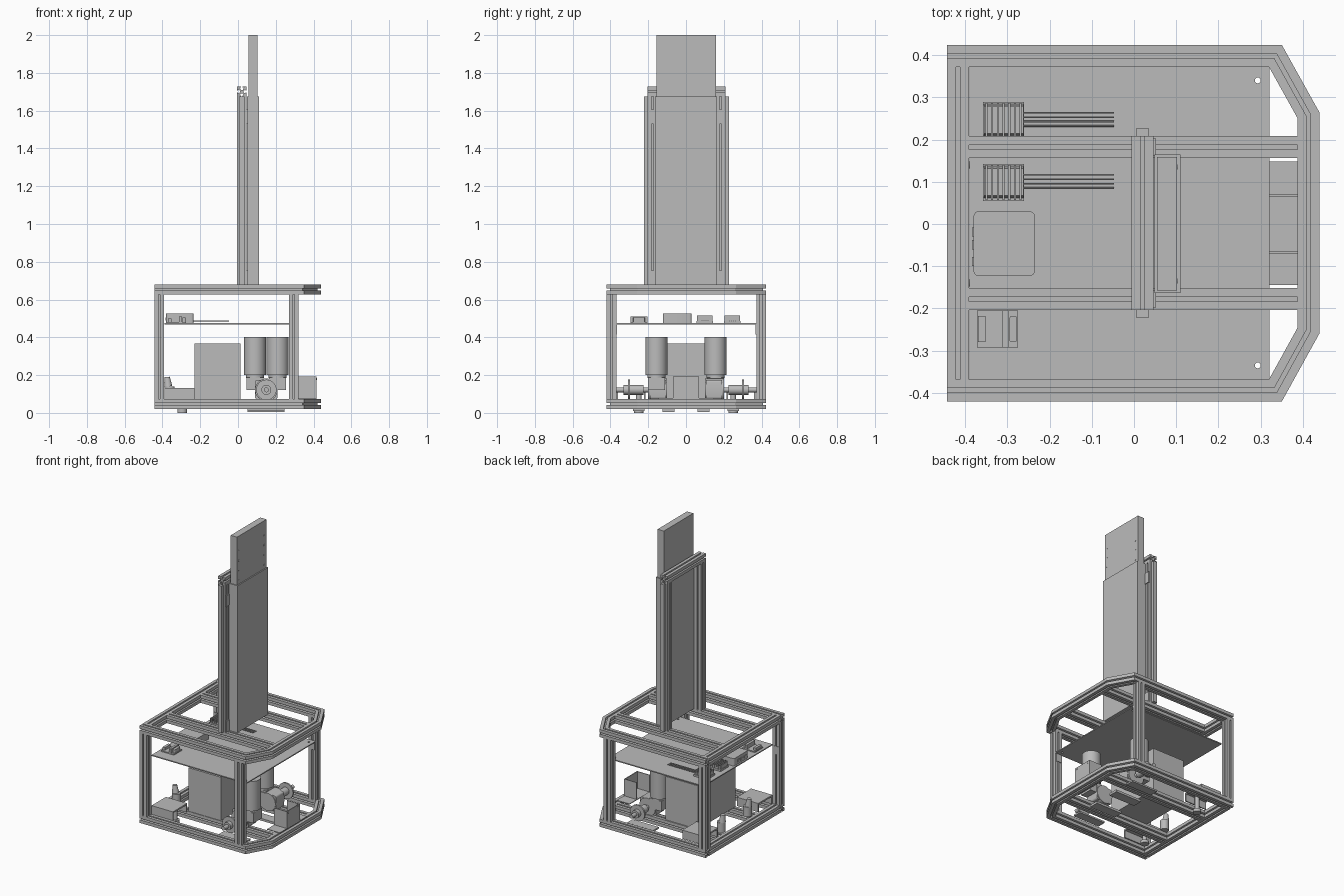
import bpy, bmesh, math
from mathutils import Vector, Matrix

cube = bpy.data.objects.get("Cube")
if cube:
    bpy.data.objects.remove(cube)

grey = bpy.data.materials.new("plain grey")
grey.use_nodes = True
tone = (0.5, 0.5, 0.5, 1)
grey.diffuse_color = tone
grey.node_tree.nodes["Principled BSDF"].inputs["Base Color"].default_value = tone
UP = Vector((0, 0, 1))


def finish(name, bm, smooth=False):
    bmesh.ops.recalc_face_normals(bm, faces=bm.faces)
    mesh = bpy.data.meshes.new(name)
    bm.to_mesh(mesh)
    bm.free()
    mesh.materials.append(grey)
    ob = bpy.data.objects.new(name, mesh)
    bpy.context.collection.objects.link(ob)
    if smooth:
        bpy.ops.object.select_all(action="DESELECT")
        bpy.context.view_layer.objects.active = ob
        ob.select_set(True)
        bpy.ops.object.shade_smooth_by_angle()
    return ob


def box(name, x, y, z, bevel=0, axis=None):
    """Box from (min, max) ranges; bevel rounds the edges along one axis, or all."""
    bm = bmesh.new()
    lo, hi = Vector((x[0], y[0], z[0])), Vector((x[1], y[1], z[1]))
    bmesh.ops.create_cube(bm, size=1, matrix=Matrix.Translation((lo + hi) / 2)
                          @ Matrix.Diagonal((*(hi - lo), 1)))
    if bevel:
        edges = [e for e in bm.edges if axis is None
                 or abs((e.verts[0].co - e.verts[1].co)[axis]) > 1e-4]
        bmesh.ops.bevel(bm, geom=edges, offset=bevel, segments=4, profile=0.5, affect="EDGES")
    return finish(name, bm, bevel > 0)


def rod(name, a, b, radius, radius2=None, sides=32):
    a, b = Vector(a), Vector(b)
    turn = (b - a).to_track_quat("Z", "Y").to_matrix().to_4x4()
    bm = bmesh.new()
    bmesh.ops.create_cone(bm, cap_ends=True, segments=sides, radius1=radius,
                          radius2=radius if radius2 is None else radius2,
                          depth=(b - a).length, matrix=Matrix.Translation((a + b) / 2) @ turn)
    return finish(name, bm, True)


def prism(name, points, axis, lo, hi):
    """Extrude a flat outline along axis 0 (x) or 1 (y)."""
    bm = bmesh.new()
    place = (lambda p: (lo, *p)) if axis == 0 else (lambda p: (p[0], lo, p[1]))
    face = bm.faces.new([bm.verts.new(place(p)) for p in points])
    out = bmesh.ops.extrude_face_region(bm, geom=[face])
    shift = Vector((hi - lo, 0, 0)) if axis == 0 else Vector((0, hi - lo, 0))
    bmesh.ops.translate(bm, vec=shift, verts=[v for v in out["geom"] if isinstance(v, bmesh.types.BMVert)])
    return finish(name, bm)


# Slotted square section, one side turned four times
H, G, D, W, L = 0.026, 0.005, 0.017, 0.011, 0.005
SIDE = [(H, -H), (H, -G), (H - L, -G), (H - L, -W), (H - D, -G),
        (H - D, G), (H - L, W), (H - L, G), (H, G)]
SECTION = []
for turn in range(4):
    SECTION += SIDE
    SIDE = [(-v, u) for u, v in SIDE]


def rail(name, *path, up=UP):
    """Sweep the slotted section along a path, mitred at the corners."""
    path = [Vector(p) for p in path]
    bm, rings = bmesh.new(), []
    for i, p in enumerate(path):
        before = (p - path[i - 1]).normalized() if i else None
        after = (path[i + 1] - p).normalized() if i + 1 < len(path) else before
        before = before or after
        side = (before.cross(up) + after.cross(up)).normalized()
        side /= side.dot(after.cross(up))
        rings.append([bm.verts.new(p + side * u + up * v) for u, v in SECTION])
    for r, s in zip(rings, rings[1:]):
        for k in range(len(r)):
            bm.faces.new((r[k - 1], r[k], s[k], s[k - 1]))
    bm.faces.new(rings[0])
    bm.faces.new(rings[-1])
    return finish(name, bm)


# Lower and upper frames
RAILS = {"right": -0.178, "left": 0.182}
for level, z in (("lower", 0.047), ("upper", 0.654)):
    rail(level + "_outer_frame", (-0.443, 0.398, z), (0.335, 0.398, z), (0.413, 0.258, z),
         (0.413, -0.253, z), (0.335, -0.394, z), (-0.443, -0.394, z))
    rail(level + "_end_rail", (-0.417, 0.372, z), (-0.417, -0.368, z))
    for side, y in RAILS.items():
        rail(f"{level}_cross_rail_{side}", (-0.391, y, z), (0.387, y, z))

# Corner posts and the shelf tabs
X = Vector((1, 0, 0))
for side, y in (("right", -0.394), ("left", 0.398)):
    s = 1 if y > 0 else -1
    for end, x in (("end", -0.417), ("nose", 0.295)):
        rail(f"{end}_post_{side}", (x, y, 0.073), (x, y, 0.628), up=X)
        box(f"{end}_shelf_tab_{side}", (x - 0.02, x + 0.02), sorted((y - s * 0.03, y - s * 0.026)), (0.415, 0.47))

# Shelf with holes bored at the corners
shelf = box("shelf", (-0.39, 0.321), (-0.368, 0.372), (0.468, 0.475))
for y in (-0.335, 0.34):
    cutter = rod("shelf_hole_cutter", (0.293, y, 0.4), (0.293, y, 0.5), 0.007, sides=16)
    cutter.hide_render = True
    cutter.hide_viewport = True
    cut = shelf.modifiers.new("hole", "BOOLEAN")
    cut.object, cut.solver = cutter, "EXACT"

# Electronics on the shelf
box("computer_case", (-0.38, -0.235), (-0.123, 0.03), (0.475, 0.525), 0.012, 2)
for y in (-0.1, -0.06, -0.03):
    box("computer_port", (-0.384, -0.379), (y, y + 0.022), (0.49, 0.505))
for y in (0.102, 0.249):
    box("driver_base", (-0.358, -0.26), (y - 0.047, y + 0.04), (0.475, 0.487))
    prism("driver_body", [(y - 0.04, 0.487), (y + 0.035, 0.487), (y + 0.03, 0.512), (y - 0.035, 0.512)],
          0, -0.355, -0.262)
    for i in range(7):
        x = -0.352 + i * 0.0135
        box("driver_fin", (x, x + 0.005), (y - 0.045, y + 0.038), (0.487, 0.516))
    for i in range(4):
        w = y - 0.017 + i * 0.0105
        rod("driver_wire", (-0.262, w, 0.487), (-0.047, w, 0.487), 0.0022, sides=8)
box("converter_base", (-0.372, -0.275), (-0.293, -0.205), (0.475, 0.482))
box("converter_block", (-0.312, -0.297), (-0.293, -0.205), (0.482, 0.51))
box("converter_coil", (-0.295, -0.277), (-0.28, -0.218), (0.482, 0.505), 0.006, 2)
box("converter_terminal", (-0.37, -0.352), (-0.28, -0.218), (0.482, 0.5))

# Lift tower: slotted uprights, side strips and a top bar
for side, y in RAILS.items():
    s = 1 if y > 0 else -1
    rail(f"tower_upright_{side}", (0.02, y, 0.68), (0.02, y, 1.675), up=X)
    box(f"tower_strip_{side}", (0.006, 0.034), sorted((y + s * 0.026, y + s * 0.045)), (0.68, 1.675))
    for z in (0.68, 1.53):
        box(f"tower_clamp_{side}", (0.046, 0.052), (y - 0.02, y + 0.02), (z, z + 0.075))
rail("tower_top_bar", (0.02, -0.204, 1.701), (0.02, 0.208, 1.701))

# Telescopic column
box("column_shell", (0.048, 0.11), (-0.163, 0.165), (0.68, 1.675))
box("column_stage", (0.055, 0.102), (-0.157, 0.159), (1.6, 2.0))
for y in (-0.135, 0.135):
    for z in (1.70, 1.77, 1.835, 1.90):
        rod("stage_screw", (0.10, y, z), (0.1035, y, z), 0.006, sides=12)

# Battery on the lower rails
box("battery", (-0.23, 0.012), (-0.2, 0.2), (0.073, 0.367))

# Drive units: vertical motor, gearbox, shaft and hub, staggered along x
for side, s, mx in (("right", -1, 0.21), ("left", 1, 0.09)):
    def span(a, b):
        return sorted((s * a, s * b))
    m = s * 0.157
    rod(f"motor_{side}", (mx, m, 0.2), (mx, m, 0.402), 0.058, sides=48)
    rod(f"motor_collar_{side}", (mx, m, 0.185), (mx, m, 0.2), 0.048)
    box(f"gearbox_{side}", (0.09, 0.21), span(0.105, 0.19), (0.073, 0.175), 0.012, 1)
    box(f"motor_flange_{side}", (mx - 0.045, mx + 0.045), span(0.11, 0.2), (0.12, 0.188))
    rod(f"gear_cover_{side}", (0.15, s * 0.1, 0.122), (0.15, s * 0.2, 0.122), 0.06)
    box(f"gearbox_foot_{side}", (0.05, 0.247), span(0.06, 0.125), (0.006, 0.021))
    box(f"drive_foot_{side}", (0.05, 0.247), span(0.22, 0.28), (0.01, 0.021))
    rod(f"axle_{side}", (0.15, s * 0.2, 0.122), (0.15, s * 0.372, 0.122), 0.013)
    rod(f"hub_sleeve_{side}", (0.15, s * 0.225, 0.122), (0.15, s * 0.33, 0.122), 0.026)
    rod(f"hub_disc_{side}", (0.15, s * 0.296, 0.122), (0.15, s * 0.306, 0.122), 0.054)
    # Sensor bridge, its sensor and the foot beneath
    box(f"bridge_top_{side}", (-0.39, -0.23), span(0.215, 0.368), (0.122, 0.132))
    box(f"bridge_outer_leg_{side}", (-0.39, -0.23), span(0.36, 0.368), (0.073, 0.122))
    box(f"bridge_inner_leg_{side}", (-0.39, -0.23), span(0.215, 0.223), (0.073, 0.122))
    rod(f"foot_pad_{side}", (-0.295, s * 0.25, 0.0), (-0.295, s * 0.25, 0.02), 0.026)
    rod(f"foot_stem_{side}", (-0.295, s * 0.25, 0.02), (-0.295, s * 0.25, 0.122), 0.014)
    rod(f"sensor_body_{side}", (-0.362, s * 0.14, 0.073), (-0.362, s * 0.14, 0.14), 0.027)
    rod(f"sensor_neck_{side}", (-0.37, s * 0.14, 0.14), (-0.375, s * 0.14, 0.19), 0.022, 0.014)

# Charging bracket at the nose
box("bracket_base", (0.32, 0.415), (-0.145, 0.148), (0.073, 0.078))
box("bracket_face", (0.409, 0.415), (-0.07, 0.07), (0.078, 0.192))
for y in (-0.07, 0.065):
    box("bracket_cheek", (0.32, 0.409), (y, y + 0.005), (0.078, 0.192))
for y in (-0.052, 0.052):
    rod("bracket_screw", (0.414, y, 0.18), (0.417, y, 0.18), 0.006, sides=12)
